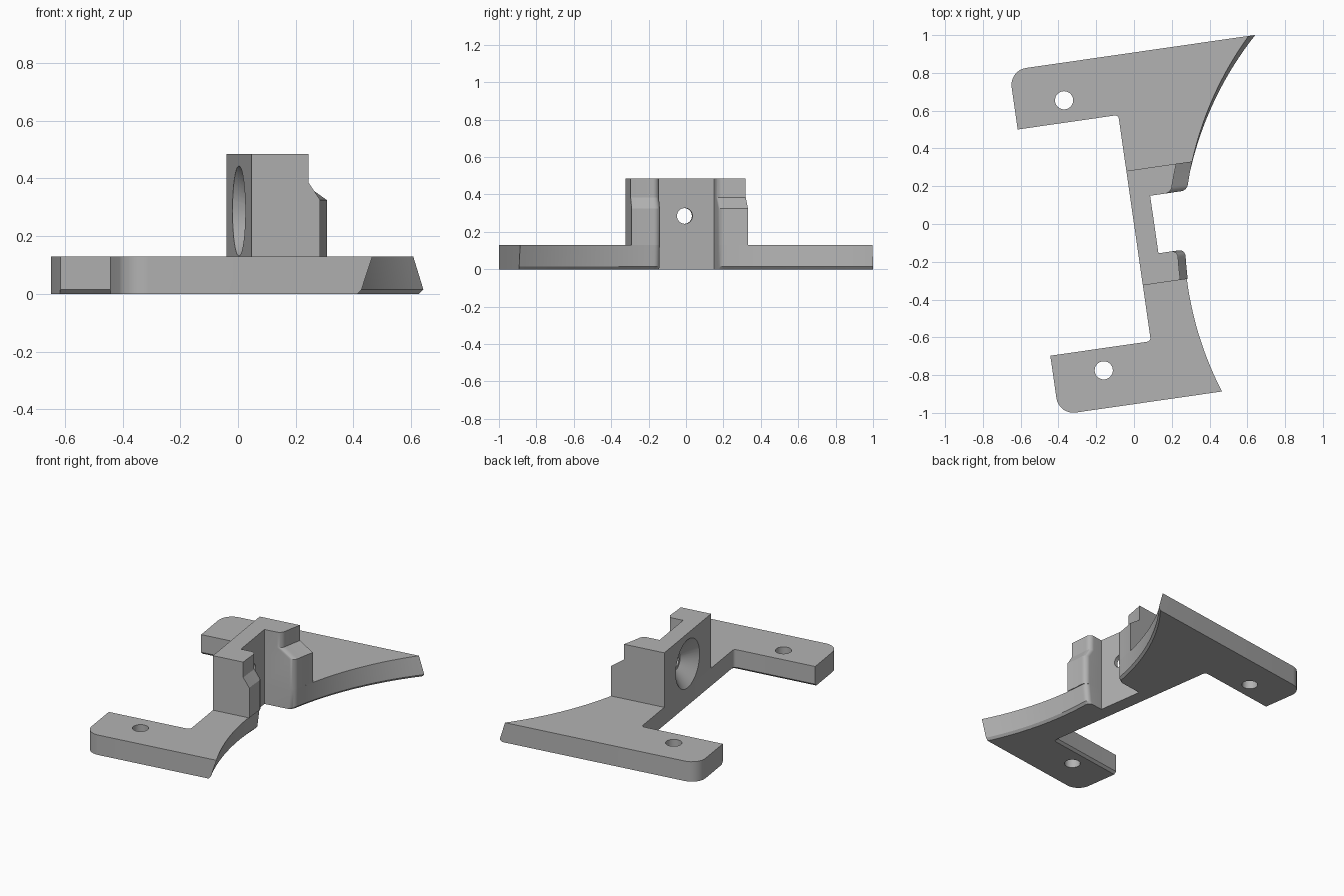
import bpy, bmesh, math
from mathutils import Matrix, Vector

cube = bpy.data.objects.get("Cube")
if cube:
    bpy.data.objects.remove(cube, do_unlink=True)

TURN = Matrix.Rotation(math.radians(8.2), 4, 'Z')   # whole part is turned a little
ARM_END, BACK, FRONT = -0.538, 0.899, -0.944        # plan limits
ARM_BACK, ARM_FRONT = 0.583, -0.627                 # inner edges of the arms
NOTCH_BACK, NOTCH_FRONT, WALL = 0.136, -0.172, 0.106
POST_BACK, POST_FRONT = 0.284, -0.328
BASE_TOP, TOP = 0.13, 0.485
MID = (POST_BACK + POST_FRONT) / 2

grey = bpy.data.materials.new("plain grey")
grey.use_nodes = True
grey.diffuse_color = (0.45, 0.45, 0.45, 1)
grey.node_tree.nodes["Principled BSDF"].inputs["Base Color"].default_value = grey.diffuse_color


def hollow(v, lean=0.0):
    """Edge of the large concave curve, sliding as it leans."""
    return 2.035 - 0.02 * lean - math.sqrt(1.8 ** 2 - (v + 0.354 + 0.055 * lean) ** 2)


def hollow_run(v0, v1, lean, inset=0.0, count=20):
    vs = [v0 + (v1 - v0) * i / count for i in range(count + 1)]
    return [(hollow(v, lean) - inset, v, 0) for v in vs]


def rounded(points, steps=8):
    """Outline in which each (u, v, radius) corner is rounded."""
    ring = []
    for i, (u, v, r) in enumerate(points):
        c = Vector((u, v))
        if not r:
            ring.append(c)
            continue
        d1 = (Vector(points[i - 1][:2]) - c).normalized()
        d2 = (Vector(points[(i + 1) % len(points)][:2]) - c).normalized()
        for k in range(steps + 1):
            t = math.pi / 2 * k / steps
            ring.append(c + r * (d1 * (1 - math.sin(t)) + d2 * (1 - math.cos(t))))
    return ring


def finish(name, bm):
    bmesh.ops.recalc_face_normals(bm, faces=bm.faces)
    mesh = bpy.data.meshes.new(name)
    bm.to_mesh(mesh)
    bm.free()
    mesh.transform(TURN)
    mesh.materials.append(grey)
    obj = bpy.data.objects.new(name, mesh)
    bpy.context.collection.objects.link(obj)
    return obj


def loft(name, levels):
    bm = bmesh.new()
    rings = [[bm.verts.new((p.x, p.y, z)) for p in ring] for z, ring in levels]
    for low, high in zip(rings, rings[1:]):
        for i in range(len(low)):
            bm.faces.new((low[i - 1], low[i], high[i], high[i - 1]))
    bm.faces.new(rings[0][::-1])
    bm.faces.new(rings[-1])
    return finish(name, bm)


def cut(obj, r1, r2, depth, matrix):
    bm = bmesh.new()
    bmesh.ops.create_cone(bm, cap_ends=True, segments=48, radius1=r1, radius2=r2,
                          depth=depth, matrix=matrix)
    cutter = finish("cutter", bm)
    cutter.hide_render = True
    mod = obj.modifiers.new("hole", 'BOOLEAN')
    mod.operation, mod.object, mod.solver = 'DIFFERENCE', cutter, 'EXACT'
    select(obj)
    bpy.ops.object.modifier_apply(modifier=mod.name)
    bpy.data.objects.remove(cutter, do_unlink=True)


def select(obj):
    bpy.ops.object.select_all(action='DESELECT')
    obj.select_set(True)
    bpy.context.view_layer.objects.active = obj


def base_ring(lean, c):
    """Plan of the base; c is the inset of the lower chamfer."""
    return rounded(
        [(c, ARM_FRONT - c, 0.02), (ARM_END, ARM_FRONT - c, 0), (ARM_END, FRONT, 0.09)]
        + hollow_run(FRONT, NOTCH_FRONT - 0.05, lean, c)
        + [(hollow(NOTCH_FRONT, lean) - c, NOTCH_FRONT, 0.035),
           (WALL, NOTCH_FRONT, 0), (WALL, NOTCH_BACK, 0),
           (hollow(NOTCH_BACK, lean) - c, NOTCH_BACK, 0.03)]
        + hollow_run(NOTCH_BACK + 0.05, BACK, lean, c)
        + [(ARM_END, BACK, 0.09), (ARM_END, ARM_BACK + c, 0), (c, ARM_BACK + c, 0.02)])


def body_ring(front_set, back_set):
    """Plan of the raised wall and its two posts, with the posts set back."""
    def side(v0, v1, s):
        return [(u - s, v, 0) for u, v, r in hollow_run(v0, v1, 0, count=4)]
    return rounded(
        [(0, POST_FRONT, 0)]
        + side(POST_FRONT, NOTCH_FRONT - 0.04, front_set)
        + [(hollow(NOTCH_FRONT) - front_set, NOTCH_FRONT, 0.035),
           (WALL, NOTCH_FRONT, 0), (WALL, NOTCH_BACK, 0),
           (hollow(NOTCH_BACK) - back_set, NOTCH_BACK, 0.03)]
        + side(NOTCH_BACK + 0.04, POST_BACK, back_set)
        + [(0, POST_BACK, 0)])


# Base with two arms, leaning hollow edge and lower chamfer
base = loft("base_bracket", [(0, base_ring(1, 0.015)), (0.015, base_ring(1, 0)),
                             (BASE_TOP, base_ring(0, 0))])
for u, v in ((-0.273, 0.701), (-0.269, -0.744)):
    cut(base, 0.048, 0.048, 0.5, Matrix.Translation((u, v, 0.06)))

# Raised wall with stepped posts
full, stepped = body_ring(-0.005, 0.0), body_ring(0.035, 0.085)
body = loft("raised_clamp", [(BASE_TOP, full), (0.325, full), (0.385, stepped), (TOP, stepped)])

# Countersunk hole through the wall
across = Matrix.Rotation(math.pi / 2, 4, 'Y')
cut(body, 0.18, 0.06, 0.1, Matrix.Translation((0.03, MID, 0.287)) @ across)
cut(body, 0.042, 0.042, 0.4, Matrix.Translation((0.05, MID, 0.285)) @ across)

for obj in (base, body):
    select(obj)
    bpy.ops.object.shade_smooth_by_angle(angle=math.radians(25))
